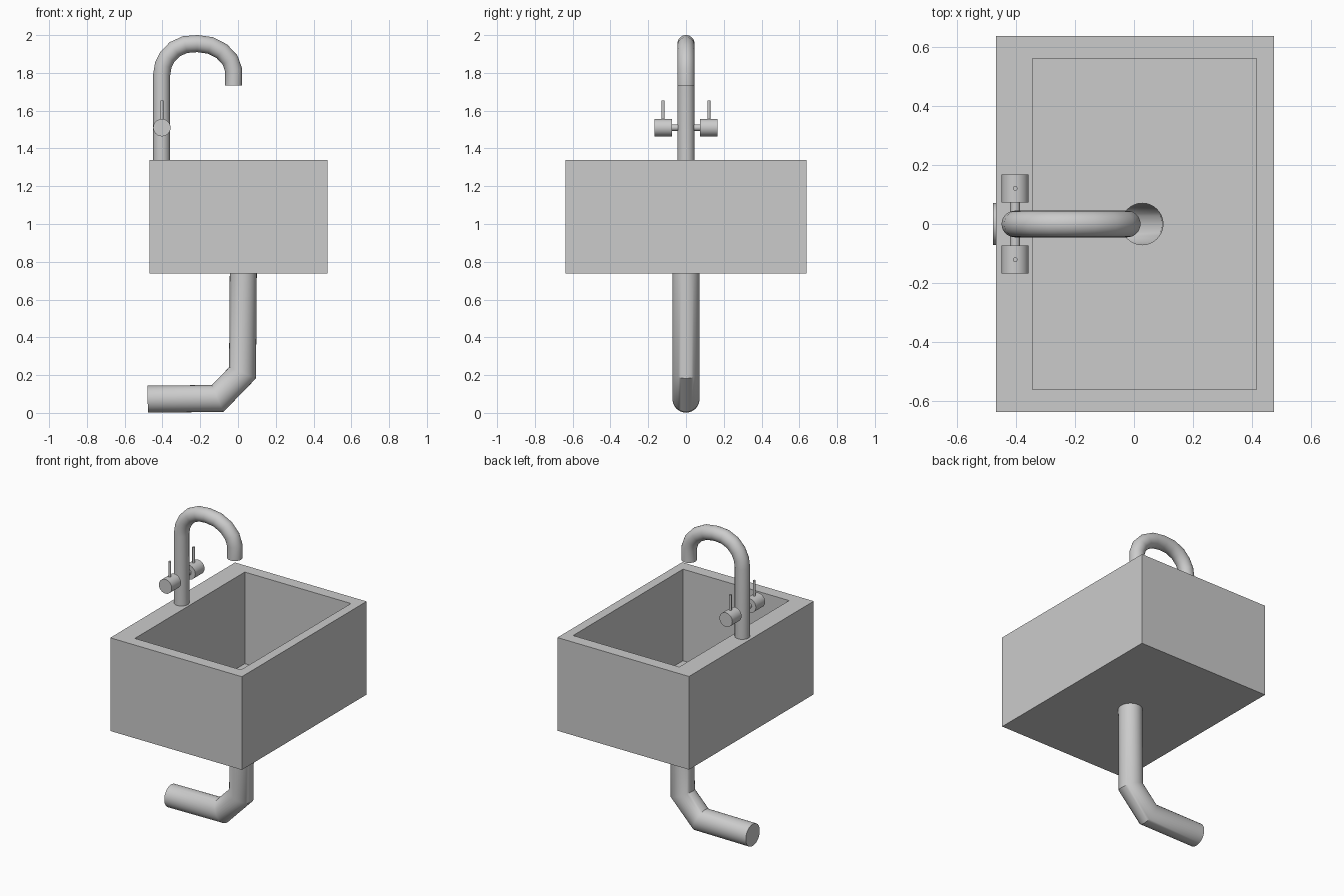
import bpy, bmesh, math
from mathutils import Vector

if "Cube" in bpy.data.objects:
    bpy.data.objects.remove(bpy.data.objects["Cube"])


def make_object(name, bm, smooth=True):
    bmesh.ops.recalc_face_normals(bm, faces=bm.faces)
    mesh = bpy.data.meshes.new(name)
    bm.to_mesh(mesh)
    bm.free()
    obj = bpy.data.objects.new(name, mesh)
    bpy.context.collection.objects.link(obj)
    bpy.ops.object.select_all(action='DESELECT')
    obj.select_set(True)
    bpy.context.view_layer.objects.active = obj
    if smooth:
        bpy.ops.object.shade_smooth_by_angle(angle=math.radians(35))
    return obj


def tube(name, path, radius, sides=32, cap_start=True, cap_end=True):
    """Mitred round tube along a path in the XZ plane, given as (x, z)."""
    bm = bmesh.new()
    pts = [Vector((x, 0, z)) for x, z in path]
    rings = []
    for i, p in enumerate(pts):
        d_in = (p - pts[i - 1]).normalized() if i else (pts[1] - p).normalized()
        d_out = (pts[i + 1] - p).normalized() if i < len(pts) - 1 else d_in
        t = (d_in + d_out).normalized()
        side = Vector((0, 1, 0)).cross(t) / t.dot(d_in)
        ring = []
        for k in range(sides):
            a = 2 * math.pi * k / sides
            ring.append(bm.verts.new(p + radius * (math.cos(a) * side + math.sin(a) * Vector((0, 1, 0)))))
        rings.append(ring)
    for r0, r1 in zip(rings, rings[1:]):
        for k in range(sides):
            n = (k + 1) % sides
            bm.faces.new((r0[k], r0[n], r1[n], r1[k]))
    if cap_start:
        bm.faces.new(rings[0])
    if cap_end:
        bm.faces.new(rings[-1])
    return make_object(name, bm)


def rod(name, start, end, radius, sides=32):
    """Closed cylinder between two points."""
    a, b = Vector(start), Vector(end)
    bm = bmesh.new()
    bmesh.ops.create_cone(bm, cap_ends=True, segments=sides, radius1=radius, radius2=radius, depth=(b - a).length)
    rot = Vector((0, 0, 1)).rotation_difference(b - a).to_matrix()
    for v in bm.verts:
        v.co = rot @ v.co + (a + b) / 2
    return make_object(name, bm)


def box(name, lo, hi):
    bm = bmesh.new()
    bmesh.ops.create_cube(bm, size=1)
    for v in bm.verts:
        v.co = Vector([(l + h) / 2 + c * (h - l) for l, h, c in zip(lo, hi, v.co)])
    return make_object(name, bm, smooth=False)


# Basin: solid block with a deep bowl and a drain hole cut out
FLOOR, BOTTOM, RIM = 0.747, 0.737, 1.34
basin = box("basin", (-0.468, -0.638, BOTTOM), (0.474, 0.638, RIM))
cutters = [box("bowl_cutter", (-0.345, -0.562, FLOOR), (0.415, 0.562, RIM + 0.2)),
           rod("drain_cutter", (0.028, 0, 0.6), (0.028, 0, 0.9), 0.0705)]
for cutter in cutters:
    cutter.hide_render = True
    bpy.context.view_layer.objects.active = basin
    mod = basin.modifiers.new("cut", 'BOOLEAN')
    mod.operation = 'DIFFERENCE'
    mod.solver = 'EXACT'
    mod.object = cutter
    bpy.ops.object.modifier_apply(modifier=mod.name)
    bpy.data.objects.remove(cutter)

# Drain pipe, open at the top
tube("drain_pipe", [(0.028, FLOOR), (0.024, 0.212), (-0.108, 0.076), (-0.478, 0.073)], 0.0715, cap_start=False)

# Gooseneck spout
tube("spout", [(-0.404, RIM - 0.002), (-0.404, 1.79), (-0.396, 1.84), (-0.374, 1.885), (-0.335, 1.925),
               (-0.28, 1.95), (-0.215, 1.955), (-0.145, 1.945), (-0.085, 1.914), (-0.042, 1.868),
               (-0.023, 1.815), (-0.023, 1.733)], 0.045)

# Tap handles, one on each side of the spout
for side, s in (("left", 1), ("right", -1)):
    x, z = -0.403, 1.51
    rod(side + "_tap_stem", (x, s * 0.03, z), (x, s * 0.08, z), 0.017)
    rod(side + "_tap_knob", (x, s * 0.073, z), (x, s * 0.168, z), 0.046)
    rod(side + "_tap_lever", (x, s * 0.121, z + 0.03), (x, s * 0.121, 1.655), 0.008, 16)
